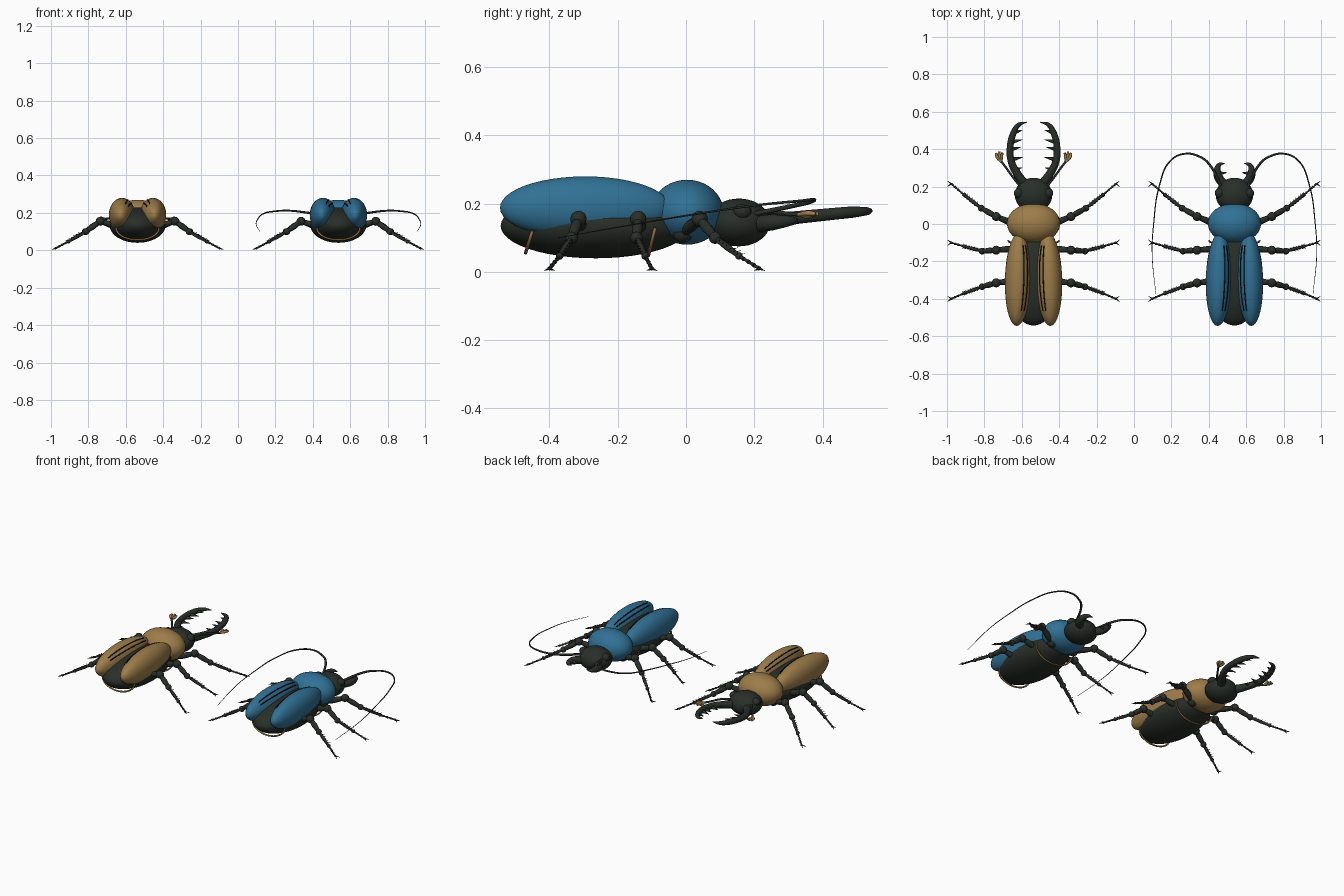
import bpy
from math import sin, cos, pi, sqrt
from mathutils import Vector

if "Cube" in bpy.data.objects:
    bpy.data.objects.remove(bpy.data.objects["Cube"])


def material(name, rgb):
    m = bpy.data.materials.new(name)
    m.use_nodes = True
    m.diffuse_color = (*rgb, 1)
    bsdf = m.node_tree.nodes["Principled BSDF"]
    bsdf.inputs["Base Color"].default_value = (*rgb, 1)
    bsdf.inputs["Roughness"].default_value = 0.6
    return m


DARK = material("dark green black", (0.022, 0.028, 0.022))
TAN = material("golden tan", (0.34, 0.205, 0.068))
BLUE = material("steel blue", (0.03, 0.165, 0.3))
BLACK = material("black", (0.004, 0.004, 0.004))


def ellipsoid(name, mat, centre, radii, yaw=0, segments=40):
    bpy.ops.mesh.primitive_uv_sphere_add(
        segments=segments, ring_count=segments // 2, location=centre, rotation=(0, 0, yaw))
    ob = bpy.context.object
    ob.name = name
    ob.scale = radii
    ob.data.materials.append(mat)
    bpy.ops.object.shade_smooth()
    return ob


def tubes(name, mat, paths, smooth=True, sides=3):
    """One mesh from several tapered tubes; each path is (points, radii)."""
    cu = bpy.data.curves.new(name, "CURVE")
    cu.dimensions = "3D"
    cu.bevel_depth = 1
    cu.bevel_resolution = sides
    cu.resolution_u = 8 if smooth else 1
    cu.use_fill_caps = True
    for points, radii in paths:
        sp = cu.splines.new("BEZIER" if smooth else "POLY")
        pts = sp.bezier_points if smooth else sp.points
        pts.add(len(points) - 1)
        for p, co, r in zip(pts, points, radii):
            p.radius = r
            if smooth:
                p.co = co
                p.handle_left_type = p.handle_right_type = "AUTO"
            else:
                p.co = (*co, 1)
    tmp = bpy.data.objects.new(name + " path", cu)
    bpy.context.collection.objects.link(tmp)
    bpy.context.view_layer.update()
    dg = bpy.context.evaluated_depsgraph_get()
    me = bpy.data.meshes.new_from_object(tmp.evaluated_get(dg))
    bpy.data.objects.remove(tmp)
    me.materials.clear()
    me.materials.append(mat)
    for f in me.polygons:
        f.use_smooth = True
    ob = bpy.data.objects.new(name, me)
    bpy.context.collection.objects.link(ob)


def spike(a, direction, length, r):
    a = Vector(a)
    return ([a, a + Vector(direction).normalized() * length], [r, r * 0.1])


# Leg paths: body, knee, shin joint, ankle, foot
LEGS = {
    "front": [(0.08, -0.01, 0.115), (0.2, 0.04, 0.155), (0.28, 0.085, 0.1),
              (0.37, 0.155, 0.047), (0.44, 0.215, 0.01)],
    "middle": [(0.08, -0.13, 0.12), (0.2, -0.14, 0.155), (0.275, -0.145, 0.1),
               (0.37, -0.12, 0.047), (0.44, -0.1, 0.01)],
    "rear": [(0.08, -0.3, 0.12), (0.2, -0.315, 0.155), (0.275, -0.335, 0.1),
             (0.37, -0.37, 0.047), (0.44, -0.4, 0.01)],
}


def leg(label, x0, s):
    p = [Vector((x0 + s * x, y, z)) for x, y, z in LEGS[label]]
    up = Vector((0, 0, 1))
    paths = []
    # Thigh and shin swell in the middle
    for a, b, r in ((p[0], p[1], 0.018), (p[1], p[2], 0.016), (p[2], p[3], 0.01)):
        paths.append(([a, a.lerp(b, 0.5), b], [r * 0.75, r, r * 0.7]))
    # Foot of small flared segments
    for i in range(4):
        a, b = p[3].lerp(p[4], i / 4), p[3].lerp(p[4], (i + 1) / 4)
        paths.append(([a, a.lerp(b, 0.5), b], [0.0035, 0.005, 0.0065]))
    tubes(label + "_leg", DARK, paths)
    # Joints
    for q, r in ((p[0], 0.03), (p[1], 0.024), (p[2], 0.018), (p[3], 0.011)):
        ellipsoid(label + "_leg_joint", DARK, q, (r, r, r), segments=16)
    # Bristles on shin and foot, then the pair of claws
    along = (p[4] - p[2]).normalized()
    side = along.cross(up).normalized()
    spikes = []
    for i in range(6):
        base = p[2].lerp(p[3], 0.2 + 0.15 * i)
        for d in (-1, 1):
            spikes.append(spike(base, along * 0.7 + side * d * 0.6 + up * 0.5, 0.022, 0.003))
    for d in (-1, 1):
        flat = Vector((s, 0, -0.3)) + Vector((0, d * 0.75, 0))
        spikes.append(spike(p[4], flat, 0.027, 0.0045))
    tubes(label + "_leg_bristles", DARK, spikes, smooth=False, sides=1)


def beetle(x0, shell):
    def at(points, s=1):
        return [Vector((x0 + s * x, y, z)) for x, y, z in points]

    # Body
    ellipsoid("abdomen", DARK, (x0, -0.265, 0.135), (0.15, 0.278, 0.095), segments=48)
    ellipsoid("thorax_shield", shell, (x0, 0.003, 0.175), (0.142, 0.107, 0.095))
    ellipsoid("head", DARK, (x0, 0.155, 0.145), (0.1, 0.092, 0.07))

    # Belly bands
    for y, rx, zc, rz in ((-0.47, 0.115, 0.12, 0.064), (-0.11, 0.135, 0.13, 0.082)):
        arc = [(rx * cos(t), y + 0.02 * (1 + sin(t)), zc + rz * sin(t))
               for t in (pi + pi * i / 12 for i in range(13))]
        tubes("belly_band", TAN, [(at(arc), [0.005] * 13)])

    for s in (-1, 1):
        # Wing case with raised ridges
        cx, cy, cz, rx, ry, rz = 0.083, -0.295, 0.188, 0.07, 0.25, 0.092
        yaw = s * 0.03
        ellipsoid("wing_case", shell, (x0 + s * cx, cy, cz), (rx, ry, rz), yaw, 48)
        ridges = []
        for u in (-0.72, -0.45):
            line = []
            for i in range(13):
                v = -0.68 + 1.4 * i / 12
                w = sqrt(max(0, 1 - v * v))
                k = sqrt(1 - u * u)
                lx, ly = rx * u * w, ry * v
                line.append((cx + lx * cos(yaw * s) - ly * sin(yaw * s), cy + ly, cz + rz * k * w))
            ridges.append((at(line, s), [0.0032] * 13))
        tubes("wing_case_ridges", BLACK, ridges)

        # Eye
        ellipsoid("eye", DARK, (x0 + s * 0.078, 0.165, 0.176), (0.027, 0.027, 0.024), segments=20)
        for label in LEGS:
            leg(label, x0, s)

        if shell == TAN:
            # Long toothed jaw
            jaw = [(0.05, 0.215, 0.145), (0.085, 0.265, 0.152), (0.118, 0.33, 0.16),
                   (0.125, 0.41, 0.168), (0.108, 0.485, 0.175), (0.08, 0.53, 0.178), (0.035, 0.545, 0.18)]
            tubes("jaw", DARK, [(at(jaw, s), [0.026, 0.022, 0.019, 0.018, 0.017, 0.012, 0.002])], sides=5)
            teeth = []
            for x, y, size in ((0.1, 0.29, 0.04), (0.112, 0.345, 0.055), (0.116, 0.4, 0.05),
                               (0.112, 0.44, 0.055), (0.1, 0.49, 0.04)):
                base = Vector((x0 + s * x, y, 0.125 + 0.1 * y))
                teeth.append((([base, base + Vector((-s * size, 0.012, 0))]), [0.012, 0.001]))
            tubes("jaw_teeth", DARK, teeth, smooth=False)
            # Short clubbed antenna
            stem = [(0.07, 0.2, 0.165), (0.11, 0.25, 0.175), (0.15, 0.305, 0.17), (0.173, 0.335, 0.168)]
            tubes("antenna", DARK, [(at(stem, s), [0.007, 0.006, 0.006, 0.006])])
            club = []
            for i in (-1, 0, 1):
                club.append((at([(0.172, 0.33, 0.168), (0.183 + 0.012 * i, 0.358, 0.168 + 0.004 * i),
                                 (0.184 + 0.017 * i, 0.388 - 0.008 * abs(i), 0.17)], s),
                             [0.005, 0.0085, 0.006]))
            tubes("antenna_club", TAN, club)
        else:
            # Short hooked jaw
            jaw = [(0.055, 0.21, 0.14), (0.085, 0.25, 0.145), (0.092, 0.285, 0.148),
                   (0.082, 0.315, 0.15), (0.05, 0.325, 0.15)]
            tubes("jaw", DARK, [(at(jaw, s), [0.024, 0.024, 0.019, 0.012, 0.001])], sides=5)
            a = Vector((x0 + s * 0.085, 0.27, 0.146))
            tubes("jaw_tooth", DARK, [spike(a, (-s, 0.1, 0), 0.045, 0.013)], smooth=False)
            # Long sweeping antenna
            whip = [(0.07, 0.2, 0.17), (0.135, 0.32, 0.195), (0.18, 0.357, 0.203), (0.27, 0.375, 0.212),
                    (0.345, 0.335, 0.208), (0.4, 0.21, 0.196), (0.432, 0, 0.165),
                    (0.44, -0.16, 0.138), (0.42, -0.375, 0.1)]
            tubes("antenna", DARK, [(at(whip, s), [0.0075 - 0.0008 * i for i in range(9)])])


beetle(-0.537, TAN)
beetle(0.537, BLUE)
